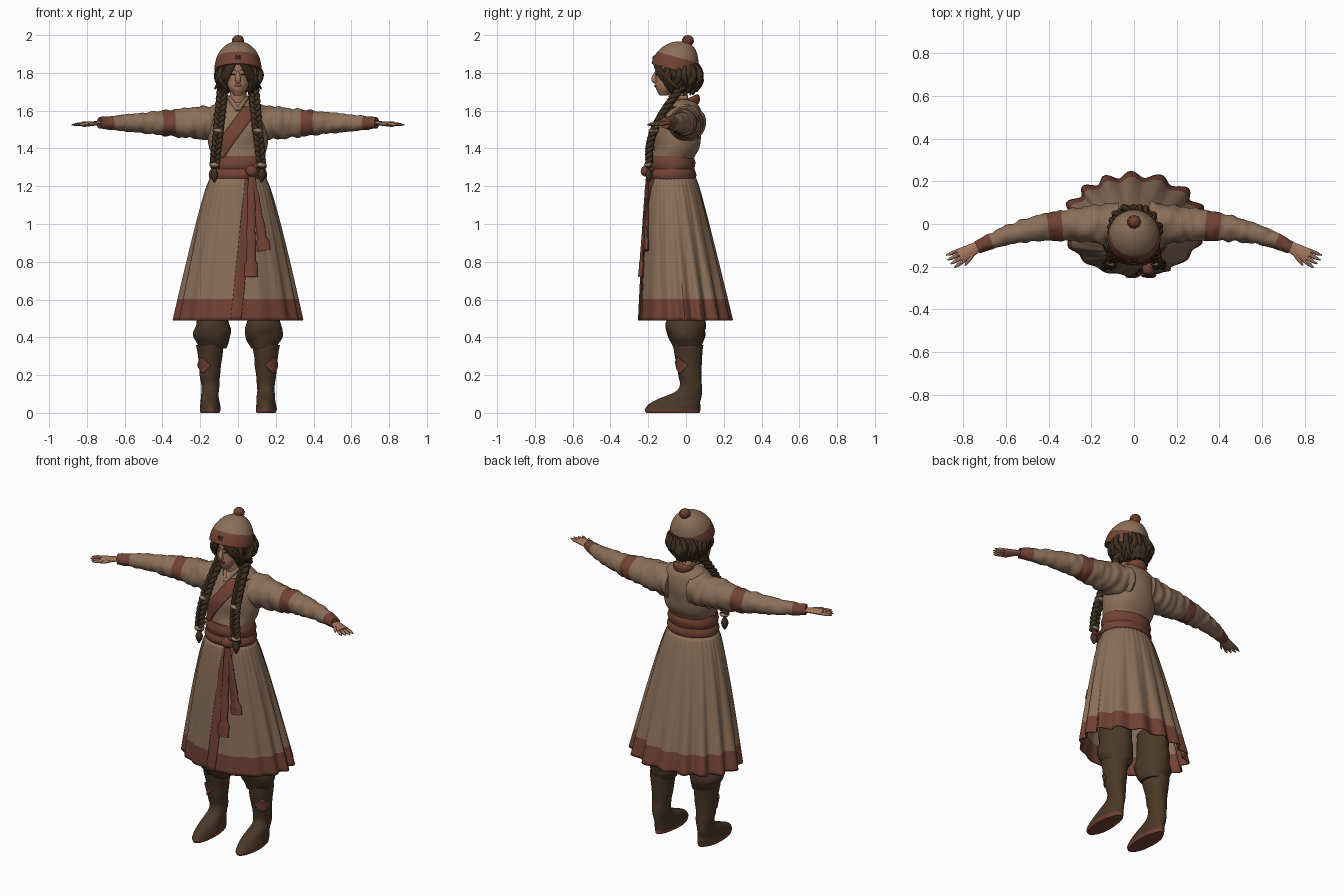
import bpy, bmesh, math, random
from math import sin, cos, pi, tau
from mathutils import Vector, Matrix, noise

if "Cube" in bpy.data.objects:
    bpy.data.objects.remove(bpy.data.objects["Cube"])
random.seed(4)
FORWARD, UPWARD = Vector((0, 1, 0)), Vector((0, 0, 1))
SIDES = (("left", 1), ("right", -1))


def material(name, red, green, blue):
    mat = bpy.data.materials.new(name)
    mat.use_nodes = True
    mat.diffuse_color = (red, green, blue, 1)
    shader = next(node for node in mat.node_tree.nodes if node.type == 'BSDF_PRINCIPLED')
    shader.inputs["Base Color"].default_value = mat.diffuse_color
    shader.inputs["Roughness"].default_value = .9
    return mat


CLOTH = material("beige wool", .26, .16, .1)
TRIM = material("russet trim", .17, .055, .035)
HAIR = material("dark brown hair", .05, .03, .015)
LEATHER = material("olive brown leather", .07, .04, .02)
SKIN = material("skin", .38, .19, .11)
TIE = material("pale braid tie", .3, .22, .16)


def steps(count):
    return [i / count for i in range(count + 1)]


def curve(rows, t):
    """Smooth interpolation of rows keyed by their first entry."""
    last = len(rows) - 1
    t = min(max(t, rows[0][0]), rows[last][0])
    i = max(j for j in range(last) if rows[j][0] <= t)
    start, end = rows[i], rows[i + 1]
    before, after = rows[max(i - 1, 0)], rows[min(i + 2, last)]
    span = end[0] - start[0]
    u = (t - start[0]) / span
    values = []
    for a, b, p, q in list(zip(start, end, before, after))[1:]:
        slope_in = (b - p) / (end[0] - before[0]) * span
        slope_out = (q - a) / (after[0] - start[0]) * span
        rise = b - a
        values.append(a + u * (slope_in + u * (3 * rise - 2 * slope_in - slope_out
                                               + u * (slope_in + slope_out - 2 * rise))))
    return values


def plain(angle, v):
    return 1


def folds(amount, scale, seed=0):
    """Irregular cloth wrinkles."""
    return lambda angle, v: 1 + amount * noise.noise(Vector((cos(angle), sin(angle), v * scale + seed)))


def column(rows, ripple=plain, x=0):
    """Upright surface from rows of z, centre y, radius x, radius y."""
    def surface(angle, z, off=0):
        y, wide, deep = curve(rows, z)
        k = ripple(angle, z)
        return Vector((x + (wide * k + off) * cos(angle), y + (deep * k + off) * sin(angle), z))
    return surface


def pipe(points, radius, flat=1, ripple=plain, ref=UPWARD):
    """Surface round a path; radius is a rule along the path from zero to one."""
    last = len(points) - 1
    rows = [(i, *point) for i, point in enumerate(points)]

    def surface(angle, v, off=0):
        along = (Vector(curve(rows, v + .02)) - Vector(curve(rows, v - .02))).normalized()
        side = ref.cross(along).normalized()
        r = radius(v / last) * ripple(angle, v) + off
        return Vector(curve(rows, v)) + r * (side * cos(angle) + along.cross(side) * sin(angle) * flat)
    return surface


def skin(name, surface, stops, mats, n=28, sub=4, rule=None, span=None, off=0, thick=0, cap=True):
    """Mesh of a surface; span limits it to an angle range, making a patch."""
    levels = [a + (b - a) * k / sub for a, b in zip(stops, stops[1:]) for k in range(sub)] + [stops[-1]]
    bm = bmesh.new()
    grid = []
    for v in levels:
        low, high = span(v) if span else (0, tau)
        grid.append([bm.verts.new(surface(low + (high - low) * j / n, v, off)) for j in range(n + bool(span))])
    for i in range(len(levels) - 1):
        for j in range(n):
            k = j + 1 if span else (j + 1) % n
            face = bm.faces.new((grid[i][j], grid[i][k], grid[i + 1][k], grid[i + 1][j]))
            if rule:
                face.material_index = int(rule((levels[i] + levels[i + 1]) / 2))
    if cap and not span:
        for ring, v in ((grid[0], levels[0]), (grid[-1], levels[-1])):
            bm.faces.new(ring).material_index = int(rule(v)) if rule else 0
    bmesh.ops.recalc_face_normals(bm, faces=bm.faces)
    for face in bm.faces:
        face.smooth = True
    mesh = bpy.data.meshes.new(name)
    bm.to_mesh(mesh)
    bm.free()
    mesh.set_sharp_from_angle(angle=pi / 4)
    for mat in mats:
        mesh.materials.append(mat)
    obj = bpy.data.objects.new(name, mesh)
    bpy.context.collection.objects.link(obj)
    if thick:
        solid = obj.modifiers.new("thickness", 'SOLIDIFY')
        solid.thickness, solid.offset = thick, 0


def upright(name, rows, mats, ripple=plain, x=0, **options):
    surface = column(rows, ripple, x)
    skin(name, surface, [row[0] for row in rows], mats, **options)
    return surface


def tube(name, points, mats, radius, flat=1, ripple=plain, ref=UPWARD, **options):
    skin(name, pipe(points, radius, flat, ripple, ref), range(len(points)), mats, **options)


def strip(name, rows, surface, mat, low, high, middle, half, off=.005, thick=.006, sub=24):
    """Thin plate on the front of an upright surface, placed by x at each height."""
    def edges(z):
        wide = curve(rows, z)[1]
        return [-math.acos(min(max((middle(z) + e * half(z)) / wide, -1), 1)) for e in (-1, 1)]
    skin(name, surface, [low, high], [mat], n=8, sub=sub, off=off, thick=thick, span=edges)


def dome(z, y, width, height, start=-1.5, lean=0):
    """Rows of a rounded cap or ball."""
    arc = [start + (1.5 - start) * t for t in steps(10)]
    return [(z + height * sin(p), y + lean * sin(p) ** 3, width * cos(p), width * cos(p)) for p in arc]


def bulge(r):
    return lambda u: r * (.2 + .8 * sin(pi * u))


def taper(r):
    return lambda u: r * min(1, .3 + 2 * (1 - u))


def even(r):
    return lambda u: r


# Skirt with pleats, hem and front edge
def pleats(angle, z):
    low = max(0, (1.24 - z) / .75)
    back = .3 + .7 * min(1, max(0, sin(angle) + .75))
    return 1 + .065 * low * back * cos(16 * angle + .7 * sin(3 * angle)) + .01 * cos(37 * angle) * (1 - low)


skirt = [(1.24 - .75 * t, .065 * t - .07, .145 + .18 * t ** .8, .12 + .115 * t ** .8) for t in reversed(steps(20))]
skirt_side = upright("skirt", skirt, [CLOTH, TRIM], pleats, n=160, sub=2, cap=False, thick=.008,
                     rule=lambda z: z < .6)
strip("skirt_front_edge", skirt, skirt_side, TRIM, .49, 1.24,
      lambda z: .1 * z - .06, even(.027), off=.007)

# Bodice, lapel and collar
torso = [(1.25, -.07, .125, .105), (1.34, -.07, .135, .11), (1.4, -.05, .155, .12), (1.5, -.04, .155, .125),
         (1.6, -.02, .14, .1), (1.64, -.01, .1, .07), (1.66, -.01, .05, .05)]
torso_side = upright("bodice", torso, [CLOTH], folds(.06, 12), n=48)
strip("crossed_lapel", torso, torso_side, TRIM, 1.35, 1.62,
      lambda z: .7 * (z - 1.52), even(.043), thick=.008)
strip("neck_opening", torso, torso_side, SKIN, 1.6, 1.65, even(0), lambda z: .6 * (z - 1.598), off=.004)
for side, s in SIDES:
    tube(side + "_collar_edge", [(s * .05, .01, 1.67), (s * .04, -.06, 1.66), (0, -.12, 1.6)],
         [CLOTH], even(.012), n=10)
tube("back_collar", [(.06 * cos(pi * t), .01 + .05 * sin(pi * t), 1.66) for t in steps(6)],
     [TRIM], bulge(.014), flat=2, n=12)

# Sash, knot and hanging tails
for name, low, high, r in (("sash", 1.28, 1.36, .15), ("sash_wrap", 1.23, 1.29, .155)):
    upright(name, [(low, -.07, r - .01, r - .04), ((low + high) / 2, -.07, r, r - .03),
                   (high, -.07, r - .01, r - .04)], [TRIM], folds(.03, 60), n=48)
tube("sash_knot", [(.04, -.2, 1.28), (.07, -.21, 1.28), (.11, -.19, 1.26)], [TRIM], bulge(.03), n=16, sub=6)
tube("knot_loop", [(.06, -.2, 1.28), (.1, -.2, 1.31), (.14, -.18, 1.29), (.08, -.2, 1.26)], [TRIM], even(.012), n=12)
knot = Vector((.07, -.205, 1.27))
for name, end in (("long_sash_tail", Vector((.07, -.24, .72))), ("short_sash_tail", Vector((.14, -.21, .86)))):
    tube(name, [knot.lerp(end, t) for t in steps(8)], [TRIM],
         lambda u: .017 + .01 * u + .008 * (u > .85), flat=.4, ripple=folds(.2, 1), ref=FORWARD, n=24)

# Head, face and neck
head = [(1.68, -.12, .02, .02), (1.72, -.1, .05, .06), (1.77, -.08, .065, .08),
        (1.86, -.07, .075, .09), (1.92, -.07, .05, .06)]
head_side = upright("head", head, [SKIN], n=40, sub=6)
upright("neck", [(1.6, -.03, .05, .05), (1.73, -.05, .04, .05)], [SKIN])
tube("nose", [(0, -.155, 1.81), (0, -.17, 1.77), (0, -.155, 1.75)], [SKIN],
     lambda u: .006 + .009 * sin(2.4 * u), ref=FORWARD, n=14)
strip("mouth", head, head_side, TRIM, 1.726, 1.738, even(0), even(.018), off=.002, sub=3)
for side, s in SIDES:
    for name, z, half in (("_eye", 1.79, .014), ("_eyebrow", 1.812, .018)):
        strip(side + name, head, head_side, HAIR, z, z + .007, even(s * .031), even(half),
              off=.001, thick=.004, sub=3)

# Knitted hat with band and bobble
tilt = Matrix.Translation((0, -.063, 1.815)) @ Matrix.Rotation(-.28, 4, 'X')
hat = dome(0, 0, .125, .16, start=0, lean=.02)
hat_side = column(hat)
skin("hat", lambda angle, z, off: tilt @ hat_side(angle, z, off), [row[0] for row in hat],
     [CLOTH, TRIM], n=40, rule=lambda z: z < .07)
upright("hat_bobble", dome(1.97, .01, .03, .03), [TRIM],
        lambda angle, z: 1 + .08 * cos(9 * angle + 300 * z), n=36)

# Hair mass and loose locks
upright("hair_mass", [(1.7, 0, .05, .06), (1.75, 0, .09, .09), (1.8, -.02, .1, .1), (1.86, -.04, .1, .1)],
        [HAIR], lambda angle, z: 1 + .05 * cos(15 * angle + 40 * z), n=60)
for turn in steps(30):
    heading = -.7 + (pi + 1.4) * turn
    sway, lift = random.uniform(-.3, .3), random.uniform(-.02, .01)
    points = []
    for t in steps(4):
        angle = heading + sway * sin(4 * t)
        reach = .1 + .03 * sin(pi * t) - .03 * t + lift * sin(pi * t)
        points.append((reach * cos(angle), reach * sin(angle) - .035, 1.85 + (lift - .15) * t))
    tube("hair_lock", points, [HAIR], bulge(.017), ref=Vector((cos(heading), sin(heading), .1)), n=8, sub=3)

for side, s in SIDES:
    for j in range(5):
        tube(side + "_front_lock", [(s * t ** .8 * (.075 + .012 * j), .09 * t * t + .01 * j * t - .165, 1.885 - .17 * t)
                                    for t in steps(5)], [HAIR], taper(.013), ref=FORWARD, n=8)

    # Plaited braid of three strands with ties and a tuft
    def braid(u):
        return Vector((s * (.08 + .045 * u), -.02 - .175 * sin(min(1, 1.2 * u) * pi / 2), 1.73 - .43 * u))
    for j in range(3):
        points = []
        for u in steps(60):
            wave = tau * (5 * u + j / 3)
            points.append(braid(u) + Vector((.017 * sin(wave), .011 * sin(2 * wave), 0)))
        tube(side + "_braid_strand", points, [HAIR], lambda u: .015 - .004 * u, ref=FORWARD, n=8, sub=2)
    tube(side + "_braid_tuft", [braid(1) - UPWARD * .08 * t for t in steps(3)], [HAIR], bulge(.02),
         ref=FORWARD, n=10)
    for u in (.55, .97):
        knob = braid(u)
        upright(side + "_braid_tie", dome(knob.z, knob.y, .028, .015), [TIE], x=knob.x, n=14, sub=1)

    # Sleeve with upper band and cuff
    tube(side + "_sleeve", [(s * (.07 + .665 * t), -.11 * t ** 3, 1.535) for t in steps(10)], [CLOTH, TRIM],
         lambda u: .1 - .07 * u, ripple=folds(.16, 2, s), n=32, sub=6, rule=lambda v: 4 < v < 5 or v > 9)

    # Hand and fingers
    def hand(out, across):
        return (s * (.72 + .88 * out - .47 * across), -.1 - .47 * out - .88 * across, 1.535 - .06 * out)
    tube(side + "_palm", [hand(.11 * t, 0) for t in steps(3)], [SKIN], lambda u: .024 + .013 * u, flat=.4, n=16)
    for k in (-1.5, -.5, .5, 1.5):
        reach = .08 - .006 * abs(k + .5)
        tube(side + "_finger", [hand(.09 + reach * t, k * (.017 + .006 * t)) for t in steps(4)],
             [SKIN], taper(.009), n=8)
    tube(side + "_thumb", [hand(.03 + .08 * t, .01 + .04 * t) for t in steps(3)], [SKIN], taper(.01), n=8)

    # Trouser leg, and boot with sole and patch
    upright(side + "_trouser_leg", [(.34, .01, .07, .07), (.42, 0, .1, .1), (.5, 0, .085, .1), (.65, 0, .08, .1)],
            [LEATHER], folds(.14, 16, s), x=s * .135, n=32, sub=6)
    boot_side = upright(side + "_boot", [(0, -.07, .05, .14), (.02, -.07, .055, .145), (.06, -.05, .05, .125),
                                         (.12, .02, .046, .065), (.2, .02, .053, .06), (.36, .01, .072, .08)],
                        [LEATHER, TRIM], folds(.08, 18, s), x=s * .148, n=40, sub=5, rule=lambda z: z < .02)

    def patch(z):
        half = .8 - 18 * abs(z - .25)
        middle = -pi / 2 + s * .7
        return middle - half, middle + half
    skin(side + "_boot_patch", boot_side, [.21, .25, .29], [TRIM], n=8, off=.004, thick=.006, span=patch)
